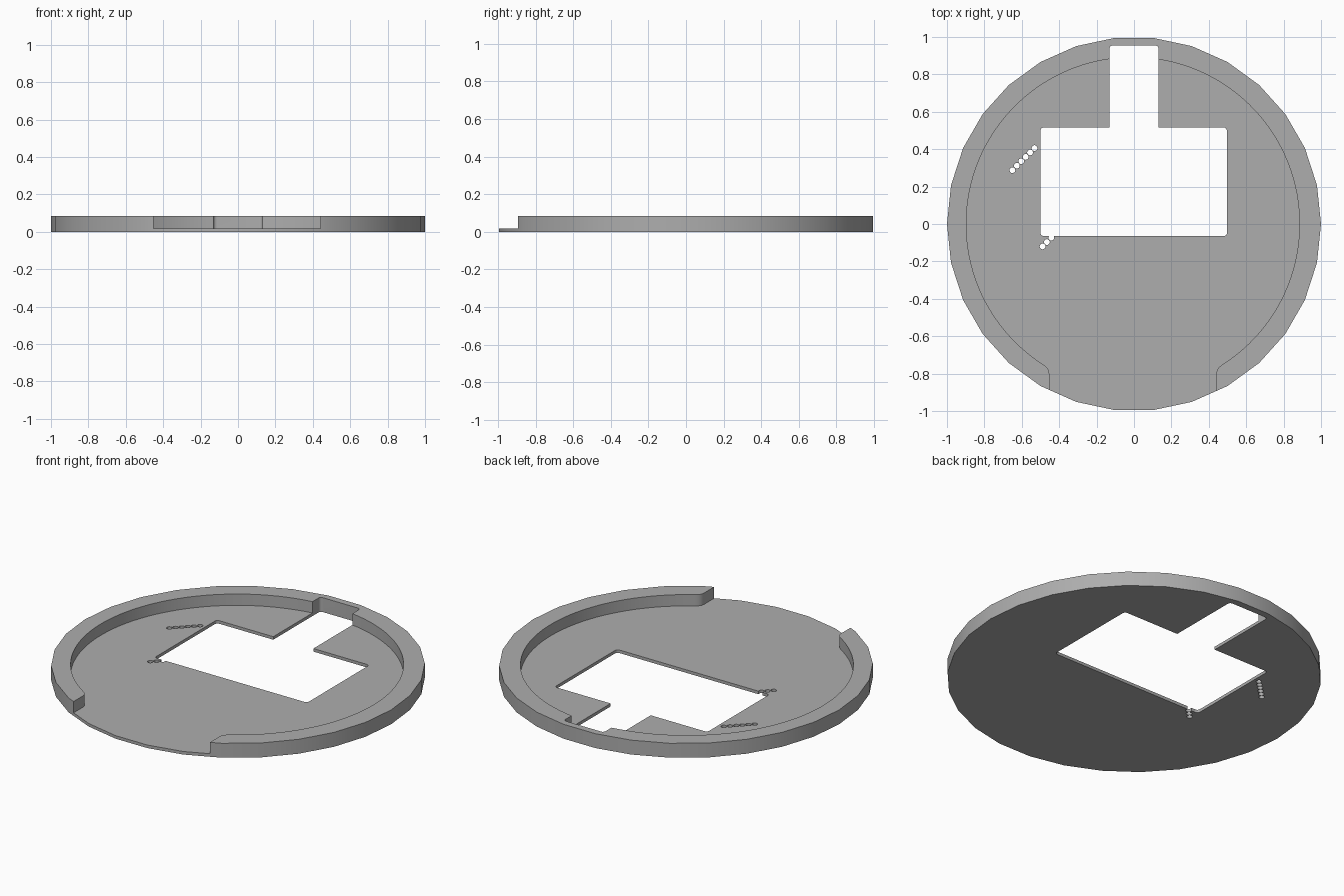
import bpy, bmesh
from math import cos, sin, radians
from mathutils import Vector

HEIGHT, FLOOR = 0.085, 0.018

cube = bpy.data.objects.get("Cube")
if cube:
    bpy.data.objects.remove(cube, do_unlink=True)

grey = bpy.data.materials.new("plain grey")
grey.use_nodes = True
grey.diffuse_color = (0.42, 0.42, 0.42, 1)
grey.node_tree.nodes["Principled BSDF"].inputs["Base Color"].default_value = (0.42, 0.42, 0.42, 1)


def arc(cx, cy, r, start, end, steps):
    angles = [radians(start + (end - start) * i / steps) for i in range(steps + 1)]
    return [Vector((cx + r * cos(a), cy + r * sin(a))) for a in angles]


def soften(a, corner, b, steps=4):
    """Rounded corner running from a to b."""
    a, corner, b = Vector(a), Vector(corner), Vector(b)
    ts = [i / steps for i in range(steps + 1)]
    return [a * (1 - t) ** 2 + corner * 2 * t * (1 - t) + b * t * t for t in ts]


def round_corners(corners, r):
    """Round the corners flagged True in a closed outline."""
    out = []
    for i, (x, y, rounded) in enumerate(corners):
        p = Vector((x, y))
        if rounded:
            prev, nxt = Vector(corners[i - 1][:2]), Vector(corners[(i + 1) % len(corners)][:2])
            out += soften(p + (prev - p).normalized() * r, p, p + (nxt - p).normalized() * r)
        else:
            out.append(p)
    return out


def prism(name, outline, z0, z1):
    bm = bmesh.new()
    face = bm.faces.new([bm.verts.new((p.x, p.y, z0)) for p in outline])
    top = bmesh.ops.extrude_face_region(bm, geom=[face])["geom"]
    bmesh.ops.translate(bm, vec=(0, 0, z1 - z0), verts=[v for v in top if isinstance(v, bmesh.types.BMVert)])
    bmesh.ops.recalc_face_normals(bm, faces=bm.faces)
    mesh = bpy.data.meshes.new(name)
    bm.to_mesh(mesh)
    bm.free()
    mesh.materials.append(grey)
    obj = bpy.data.objects.new(name, mesh)
    bpy.context.collection.objects.link(obj)
    return obj


def cut(target, cutter):
    mod = target.modifiers.new("cut", "BOOLEAN")
    mod.operation, mod.solver, mod.object = "DIFFERENCE", "EXACT", cutter
    bpy.context.view_layer.objects.active = target
    bpy.ops.object.modifier_apply(modifier=mod.name)
    bpy.data.objects.remove(cutter, do_unlink=True)


# Thirty-sided tray body
tray = prism("round_tray", arc(0, 0, 1, 0, 348, 29), 0, HEIGHT)

# Round recess, opening through the rim at the front with softened rim ends
cx, half = -0.006, 0.447
recess = arc(cx, 0, 0.891, -57.5, 237.5, 100)
left, right = recess[-1], recess[0]
recess = recess[1:-1]
recess += soften(left, (cx - half, -0.77), (cx - half, -0.80))
recess += [Vector((cx - half, -1.2)), Vector((cx + half, -1.2))]
recess += soften((cx + half, -0.80), (cx + half, -0.77), right)
cut(tray, prism("recess_cutter", recess, FLOOR, 0.3))

# Rectangular window with a slot reaching into the back rim
window = round_corners([
    (-0.5, -0.065, True), (0.497, -0.065, True), (0.497, 0.516, True),
    (0.131, 0.516, False), (0.131, 0.955, True), (-0.131, 0.955, True),
    (-0.131, 0.516, False), (-0.5, 0.516, True)], 0.02)
cut(tray, prism("window_cutter", window, -0.1, 0.3))

# Two diagonal rows of small holes
for x, y, count in ((-0.65, 0.288, 6), (-0.489, -0.12, 3)):
    for i in range(count):
        hole = arc(x + i * 0.0236, y + i * 0.0236, 0.0155, 0, 337.5, 15)
        cut(tray, prism("hole_cutter", hole, -0.1, 0.3))

# Smooth the curved walls, keep the edges crisp
bpy.ops.object.select_all(action="DESELECT")
tray.select_set(True)
bpy.context.view_layer.objects.active = tray
bpy.ops.object.shade_smooth_by_angle(angle=radians(30))
